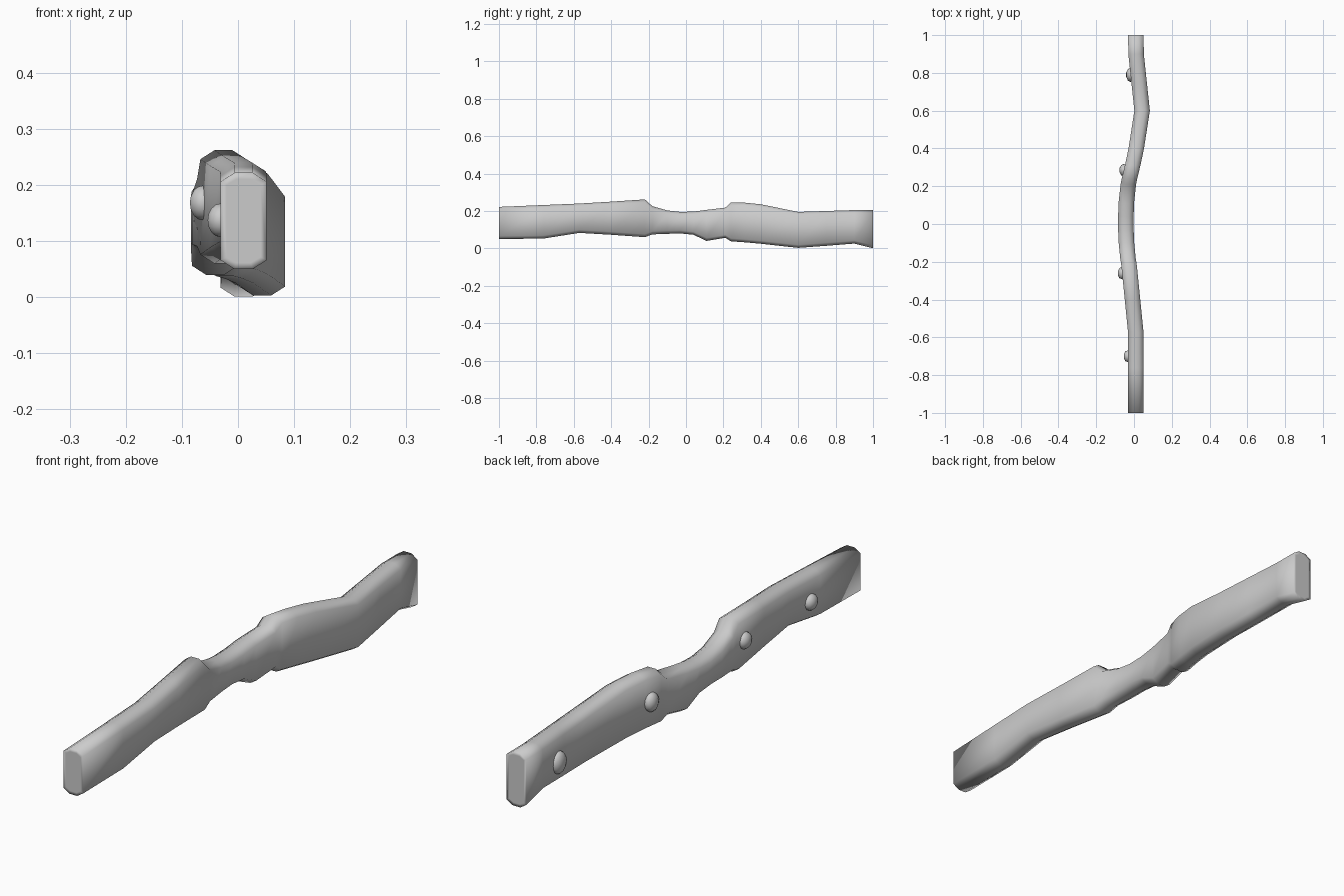
import bpy, bmesh
from mathutils import Matrix

if "Cube" in bpy.data.objects:
    bpy.data.objects.remove(bpy.data.objects["Cube"])

# Plank stations: y, centre x, bottom z, top z
STATIONS = [
    (-1.00, 0.010, 0.050, 0.222), (-0.76, 0.010, 0.053, 0.232),
    (-0.57, 0.009, 0.083, 0.240), (-0.40, -0.008, 0.073, 0.250),
    (-0.22, -0.026, 0.060, 0.262), (-0.18, -0.032, 0.075, 0.226),
    (-0.10, -0.040, 0.078, 0.203), (-0.03, -0.043, 0.080, 0.195),
    (0.04, -0.043, 0.073, 0.197), (0.11, -0.041, 0.040, 0.206),
    (0.21, -0.030, 0.057, 0.218), (0.24, -0.024, 0.038, 0.245),
    (0.31, -0.007, 0.033, 0.245), (0.40, 0.012, 0.025, 0.236),
    (0.60, 0.043, 0.003, 0.195), (0.75, 0.027, 0.014, 0.200),
    (0.90, 0.011, 0.026, 0.205), (1.00, 0.010, 0.001, 0.205),
]
HALF_W, FLAT, CHAMFER = 0.041, 0.016, 0.016


def finish(bm, name):
    bmesh.ops.recalc_face_normals(bm, faces=bm.faces)
    for f in bm.faces:
        f.smooth = True
    mesh = bpy.data.meshes.new(name)
    bm.to_mesh(mesh)
    bm.free()
    obj = bpy.data.objects.new(name, mesh)
    bpy.context.collection.objects.link(obj)
    return obj


# Warped plank with an octagonal section
bm = bmesh.new()
rings = []
for y, cx, lo, hi in STATIONS:
    section = [(-HALF_W, lo + CHAMFER), (-FLAT, lo), (FLAT, lo), (HALF_W, lo + CHAMFER),
               (HALF_W, hi - CHAMFER), (FLAT, hi), (-FLAT, hi), (-HALF_W, hi - CHAMFER)]
    rings.append([bm.verts.new((cx + x, y, z)) for x, z in section])
for a, b in zip(rings, rings[1:]):
    for i in range(8):
        j = (i + 1) % 8
        bm.faces.new((a[i], a[j], b[j], b[i]))
caps = [bm.faces.new(rings[0]), bm.faces.new(rings[-1])]
bm.normal_update()
bmesh.ops.inset_individual(bm, faces=caps, thickness=0.012)
finish(bm, "plank")


def face_x(y):
    """x of the plank's left face at y."""
    for a, b in zip(STATIONS, STATIONS[1:]):
        if a[0] <= y <= b[0]:
            t = (y - a[0]) / (b[0] - a[0])
            return a[1] + t * (b[1] - a[1]) - HALF_W


# Domed nail heads on the left face: y, z, y radius, z radius
NAILS = [(-0.70, 0.137, 0.032, 0.030), (-0.26, 0.168, 0.033, 0.031),
         (0.285, 0.141, 0.033, 0.036), (0.79, 0.095, 0.038, 0.042)]
for n, (y, z, ry, rz) in enumerate(NAILS, 1):
    bm = bmesh.new()
    bmesh.ops.create_uvsphere(bm, u_segments=10, v_segments=8, radius=1)
    bmesh.ops.transform(bm, verts=bm.verts, matrix=Matrix.Diagonal((0.024, ry, rz, 1)))
    finish(bm, f"nail_head_{n}").location = (face_x(y), y, z)
